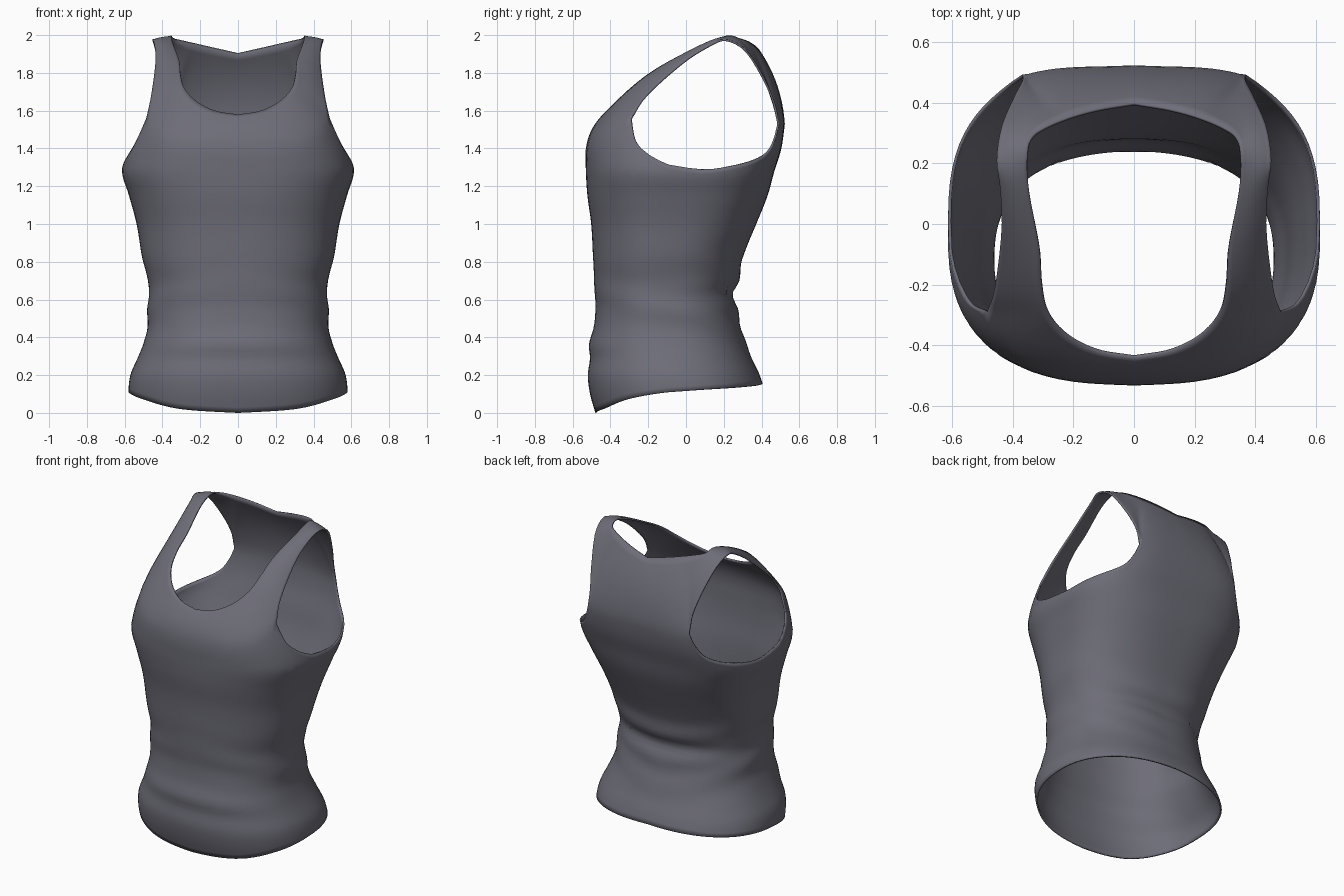
import bpy, bmesh, math
from mathutils import Vector

if "Cube" in bpy.data.objects:
    bpy.data.objects.remove(bpy.data.objects["Cube"])

# ---------- helpers ----------
def curve(knots, x):
    """Smooth interpolation through (x, values...) knots."""
    n = len(knots)
    i = 0
    while i < n - 2 and x > knots[i + 1][0]:
        i += 1
    def slope(k, c):
        a, b = knots[max(k - 1, 0)], knots[min(k + 1, n - 1)]
        return (b[c] - a[c]) / (b[0] - a[0])
    p, q = knots[i], knots[i + 1]
    h = q[0] - p[0]
    s = min(max((x - p[0]) / h, 0), 1)
    out = []
    for c in range(1, len(p)):
        out.append((2*s**3 - 3*s*s + 1) * p[c] + (s**3 - 2*s*s + s) * h * slope(i, c)
                   + (3*s*s - 2*s**3) * q[c] + (s**3 - s*s) * h * slope(i + 1, c))
    return out

def path(points):
    return [(i, *p) for i, p in enumerate(points)]

# ---------- torso cross-sections: z, half width, front y, back y ----------
RINGS = [(0.0, .568, -.480, .42), (.10, .580, -.508, .418), (.20, .570, -.520, .39),
         (.29, .532, -.508, .348), (.36, .503, -.514, .322), (.45, .480, -.490, .292),
         (.55, .480, -.478, .272), (.63, .472, -.484, .250), (.70, .476, -.486, .280),
         (.82, .507, -.492, .300), (1.0, .537, -.502, .372), (1.15, .577, -.522, .432),
         (1.28, .614, -.530, .468), (1.40, .582, -.530, .505), (1.56, .522, -.490, .527)]
# squareness of the front and back halves: z, front, back
SQUARE = [(0, 2.35, 2.3), (.4, 2.3, 2.3), (.8, 2.3, 2.4), (1.0, 2.4, 2.6),
          (1.28, 2.6, 3.1), (1.4, 2.8, 3.6), (1.56, 3.2, 4.2)]
HEM = [(0, 0.0), (30, .022), (60, .075), (90, .113), (130, .135), (180, .155)]
T_FRONT, T_BACK = 63, 152          # where the armhole meets front and back panels
TOP_FRONT = [(0, 1.42), (30, 1.45), (T_FRONT, 1.56)]
TOP_ARM = [(T_FRONT, 1.56), (68, 1.44), (82, 1.335), (95, 1.29), (110, 1.305),
           (134, 1.35), (145, 1.40), (150, 1.47), (T_BACK, 1.53)]

def torso(deg, z):
    w, yf, yb = curve(RINGS, z)
    nf, nb = curve(SQUARE, z)
    t = math.radians(deg)
    c, s = math.cos(t), abs(math.sin(t))
    n = nf if c > 0 else nb
    x = w * s ** (2 / n)
    y = (yf + yb) / 2 - (yb - yf) / 2 * math.copysign(abs(c) ** (2 / n), c)
    # soft cloth folds around the waist, strongest at the back
    fold = .008 * math.exp(-((z - .58) / .2) ** 2) * (.15 + .85 * max(0, -c))
    k = 1 + fold * 2 * math.sin(38 * z + 4 * t)
    return Vector((x * k, y * k, z))

def top_z(deg):
    if deg <= T_FRONT:
        return curve(TOP_FRONT, deg)[0]
    return curve(TOP_ARM, deg)[0] if deg < T_BACK else 1.53

def span(a, b, n):
    return [a + (b - a) * i / n for i in range(n + 1)]

front, back = span(0, T_FRONT, 14), span(T_BACK, 180, 10)
arm = sorted(set(span(T_FRONT, 72, 6) + span(72, 138, 14) + span(138, T_BACK, 8)))
columns = front + arm[1:] + back[1:]

bm = bmesh.new()

def add_grid(cols):
    vs = [[bm.verts.new(p) for p in col] for col in cols]
    for a, b in zip(vs, vs[1:]):
        for j in range(len(a) - 1):
            bm.faces.new((a[j], b[j], b[j + 1], a[j + 1]))

# ---------- lower body: hem up to chest and armhole bottoms ----------
ROWS = 48
add_grid([[torso(d, curve(HEM, d)[0] * (1 - j / ROWS) + top_z(d) * j / ROWS)
           for j in range(ROWS + 1)] for d in columns])

# ---------- upper panels and strap: neckline to panel base / armhole edge ----------
NECK = path([(0, -.44, 1.58), (.12, -.42, 1.60), (.22, -.37, 1.65), (.285, -.295, 1.72),
             (.306, -.20, 1.795), (.312, -.08, 1.868), (.345, .10, 1.958), (.353, .22, 1.998),
             (.34, .285, 1.983), (.295, .32, 1.972), (.22, .352, 1.955), (.12, .38, 1.932), (0, .40, 1.905)])
ARMHOLE = path([tuple(torso(T_FRONT, 1.56)), (.460, -.215, 1.68), (.437, -.02, 1.855), (.442, .12, 1.945),
                (.453, .21, 1.978), (.437, .32, 1.92), (.395, .42, 1.76), (.367, .474, 1.63),
                tuple(torso(T_BACK, 1.53))])

stations = [(3 * i / 14, torso(d, top_z(d)), .014) for i, d in enumerate(front)]
stations += [(3 + 7 * k, Vector(curve(ARMHOLE, 8 * (.7 * k + .3 * k * k + .3 * k * (1 - k)))), .012)
             for k in span(0, 1, 30)[1:-1]]
stations += [(10 + 2 * i / 10, torso(d, 1.53), .026) for i, d in enumerate(back)]

STEPS = 10
cols = []
for u, outer, bulge in stations:
    inner = Vector(curve(NECK, u))
    mid = (inner + outer) / 2
    out_dir = (mid - Vector((0, .05, 1.3 + .25 * min(max(mid.y / .4, 0), 1)))).normalized()
    cols.append([outer.lerp(inner, s) + out_dir * bulge * 4 * s * (1 - s) for s in span(0, 1, STEPS)])
add_grid(cols)

bmesh.ops.remove_doubles(bm, verts=bm.verts, dist=.0005)
# relax the join between panels and body
relax = [v for v in bm.verts if v.co.z > 1.3 and v.co.x > .001 and not v.is_boundary]
for _ in range(4):
    bmesh.ops.smooth_vert(bm, verts=relax, factor=.5, use_axis_x=True, use_axis_y=True, use_axis_z=True)
mesh = bpy.data.meshes.new("tank_top")
bm.to_mesh(mesh)
bm.free()

top = bpy.data.objects.new("tank_top", mesh)
bpy.context.collection.objects.link(top)

# ---------- mirror the half and give the cloth thickness ----------
mirror = top.modifiers.new("mirror", 'MIRROR')
mirror.use_axis[0] = True
mirror.merge_threshold = .001
solid = top.modifiers.new("cloth_thickness", 'SOLIDIFY')
solid.thickness = .01
solid.offset = -1

# ---------- colour ----------
mat = bpy.data.materials.new("slate_grey_cloth")
mat.diffuse_color = (.155, .153, .188, 1)
mat.use_nodes = True
mat.node_tree.nodes["Principled BSDF"].inputs["Base Color"].default_value = mat.diffuse_color
mesh.materials.append(mat)

bpy.context.view_layer.objects.active = top
top.select_set(True)
bpy.ops.object.shade_smooth_by_angle(angle=math.radians(50))
